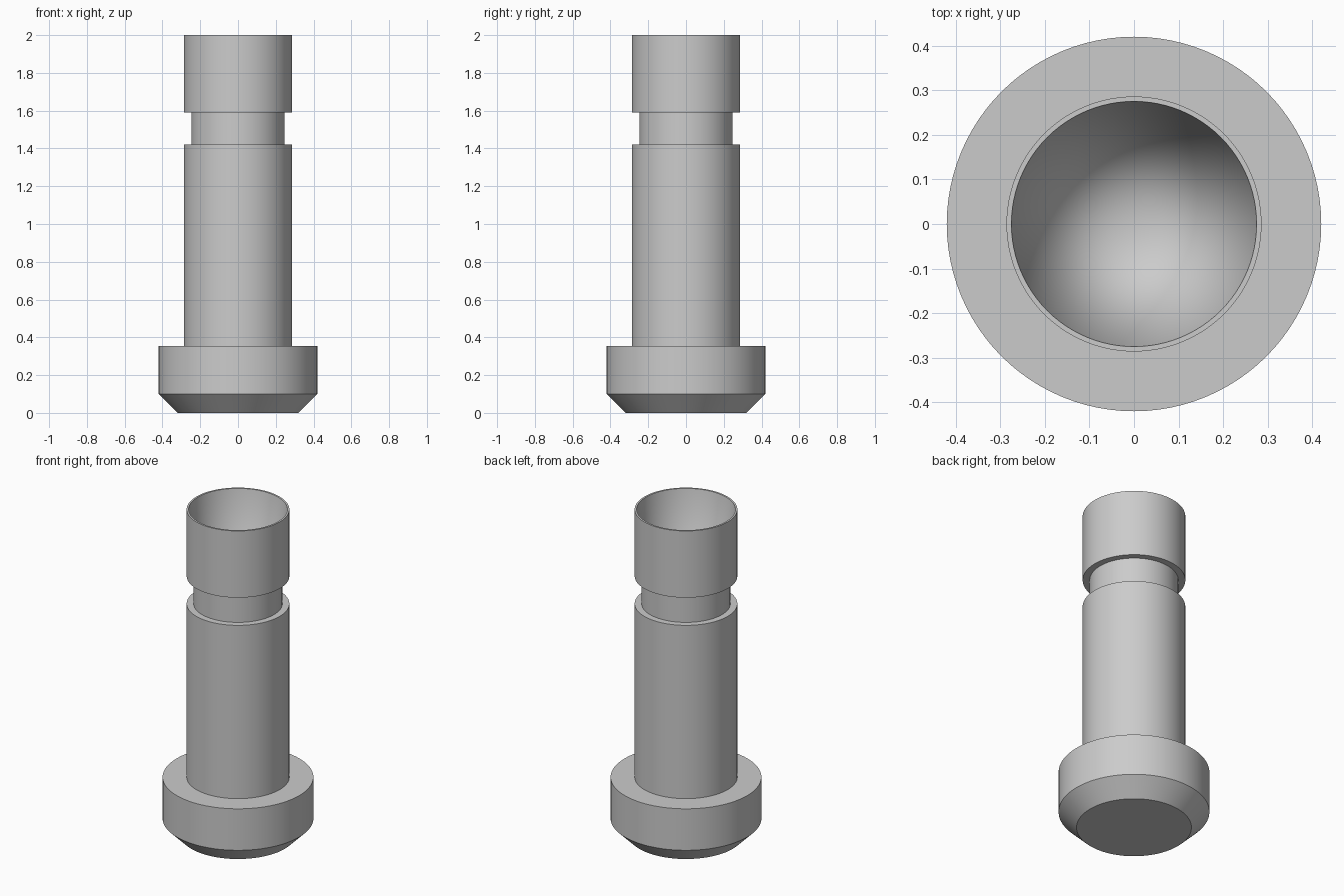
import bpy
import bmesh
import math
from mathutils import Matrix, Vector

default = bpy.data.objects.get("Cube")
if default:
    bpy.data.objects.remove(default, do_unlink=True)

SEGMENTS = 96

# Plain grey metal
grey = bpy.data.materials.new("grey_metal")
grey.use_nodes = True
colour = (0.6, 0.6, 0.6, 1.0)
grey.diffuse_color = colour
grey.node_tree.nodes["Principled BSDF"].inputs["Base Color"].default_value = colour


def lathe(name, profile):
    """Turn a (radius, height) outline around the z axis."""
    bm = bmesh.new()
    verts = [bm.verts.new((r, 0, z)) for r, z in profile]
    edges = [bm.edges.new(pair) for pair in zip(verts, verts[1:])]
    bmesh.ops.spin(bm, geom=verts + edges, cent=(0, 0, 0), axis=(0, 0, 1),
                   angle=math.tau, steps=SEGMENTS, use_merge=False)
    bmesh.ops.remove_doubles(bm, verts=bm.verts, dist=0.0001)
    bmesh.ops.recalc_face_normals(bm, faces=bm.faces)
    mesh = bpy.data.meshes.new(name)
    bm.to_mesh(mesh)
    bm.free()
    mesh.materials.append(grey)
    obj = bpy.data.objects.new(name, mesh)
    bpy.context.collection.objects.link(obj)
    bpy.ops.object.select_all(action="DESELECT")
    obj.select_set(True)
    bpy.context.view_layer.objects.active = obj
    bpy.ops.object.shade_smooth_by_angle(angle=math.radians(30))
    return obj


BODY, NECK, BASE, FOOT, MOUTH = 0.286, 0.247, 0.42, 0.32, 0.275

lathe("turned_pin", [
    # chamfered base flange
    (0, 0), (FOOT, 0), (BASE, 0.1), (BASE, 0.355),
    # shaft and recessed groove
    (BODY, 0.355), (BODY, 1.42), (NECK, 1.42), (NECK, 1.59),
    # collar and thin rim
    (BODY, 1.59), (BODY, 2.0), (MOUTH, 2.0),
    # deep conical bore
    (0, 0.355),
])
